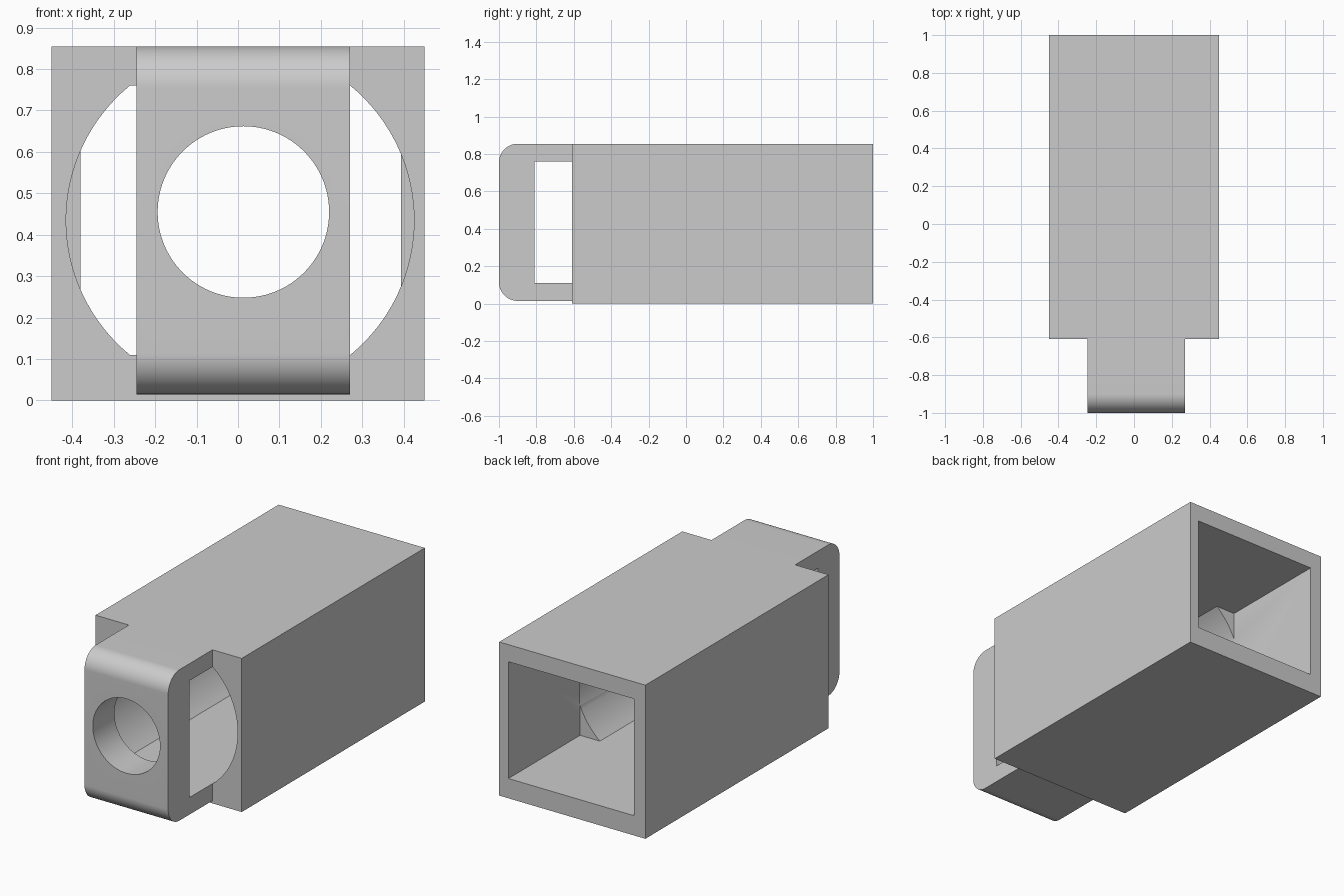
import bpy
import bmesh
import math

default = bpy.data.objects.get("Cube")
if default:
    bpy.data.objects.remove(default, do_unlink=True)

# One plain grey
GREY = (0.6, 0.6, 0.6, 1.0)
grey = bpy.data.materials.new("plain grey")
grey.use_nodes = True
grey.diffuse_color = GREY
grey.node_tree.nodes["Principled BSDF"].inputs["Base Color"].default_value = GREY

# Shared dimensions
FRONT, BODY_FRONT, STEP, BACK = -1.0, -0.61, 0.37, 1.0
TOP = 0.855
FLOOR, CEILING = 0.11, 0.76


def prism(name, points, axis, start, end):
    """Extrude a closed outline along x (points are y, z) or y (points are x, z)."""
    bm = bmesh.new()
    if axis == "x":
        verts = [bm.verts.new((start, a, b)) for a, b in points]
        offset = (end - start, 0, 0)
    else:
        verts = [bm.verts.new((a, start, b)) for a, b in points]
        offset = (0, end - start, 0)
    face = bm.faces.new(verts)
    result = bmesh.ops.extrude_face_region(bm, geom=[face], use_keep_orig=True)
    moved = [v for v in result["geom"] if isinstance(v, bmesh.types.BMVert)]
    bmesh.ops.translate(bm, verts=moved, vec=offset)
    bmesh.ops.recalc_face_normals(bm, faces=bm.faces)
    mesh = bpy.data.meshes.new(name)
    bm.to_mesh(mesh)
    bm.free()
    mesh.materials.append(grey)
    obj = bpy.data.objects.new(name, mesh)
    bpy.context.collection.objects.link(obj)
    return obj


def rect(a0, a1, b0, b1):
    return [(a0, b0), (a1, b0), (a1, b1), (a0, b1)]


def arc(ca, cb, radius, begin, finish, steps):
    """Points along an arc, angles in radians, both ends included."""
    angles = [begin + (finish - begin) * i / steps for i in range(steps + 1)]
    return [(ca + radius * math.cos(t), cb + radius * math.sin(t)) for t in angles]


def cut(obj, cutter):
    """Subtract the cutter for good and discard it."""
    mod = obj.modifiers.new("cut", "BOOLEAN")
    mod.operation = "DIFFERENCE"
    mod.solver = "EXACT"
    mod.object = cutter
    cutter.hide_render = True
    graph = bpy.context.evaluated_depsgraph_get()
    mesh = bpy.data.meshes.new_from_object(obj.evaluated_get(graph))
    obj.modifiers.clear()
    obj.data = mesh
    mesh.name = obj.name
    bpy.data.objects.remove(cutter, do_unlink=True)


def smooth(obj):
    bpy.ops.object.select_all(action="DESELECT")
    obj.select_set(True)
    bpy.context.view_layer.objects.active = obj
    bpy.ops.object.shade_smooth_by_angle(angle=math.radians(25))


# Hollow body: round bore with flat floor and ceiling, then a rectangular socket
body = prism("hollow_body", rect(-0.45, 0.45, 0, TOP), "y", BODY_FRONT, BACK)
middle = (FLOOR + CEILING) / 2
bore_radius = 0.42
limit = math.asin((CEILING - middle) / bore_radius)
bore = (arc(0.005, middle, bore_radius, -limit, limit, 32)
        + arc(0.005, middle, bore_radius, math.pi - limit, math.pi + limit, 32))
cut(body, prism("bore_cutter", bore, "y", BODY_FRONT - 0.1, STEP))
cut(body, prism("socket_cutter", rect(-0.38, 0.393, FLOOR, CEILING), "y", STEP, BACK + 0.1))
smooth(body)

# Front bracket: C-shaped profile with rounded front corners
r, base, slot = 0.1, 0.015, -0.81
profile = [(BODY_FRONT, TOP)]
profile += arc(FRONT + r, TOP - r, r, math.pi / 2, math.pi, 24)
profile += arc(FRONT + r, base + r, r, math.pi, 1.5 * math.pi, 24)
profile += [(BODY_FRONT, base), (BODY_FRONT, FLOOR), (slot, FLOOR),
            (slot, CEILING), (BODY_FRONT, CEILING)]
bracket = prism("front_bracket", profile, "x", -0.245, 0.27)

# Round hole through the bracket's front plate
hole = arc(0.013, 0.455, 0.207, 0, math.tau, 96)[:-1]
cut(bracket, prism("hole_cutter", hole, "y", FRONT - 0.1, slot + 0.08))
smooth(bracket)
